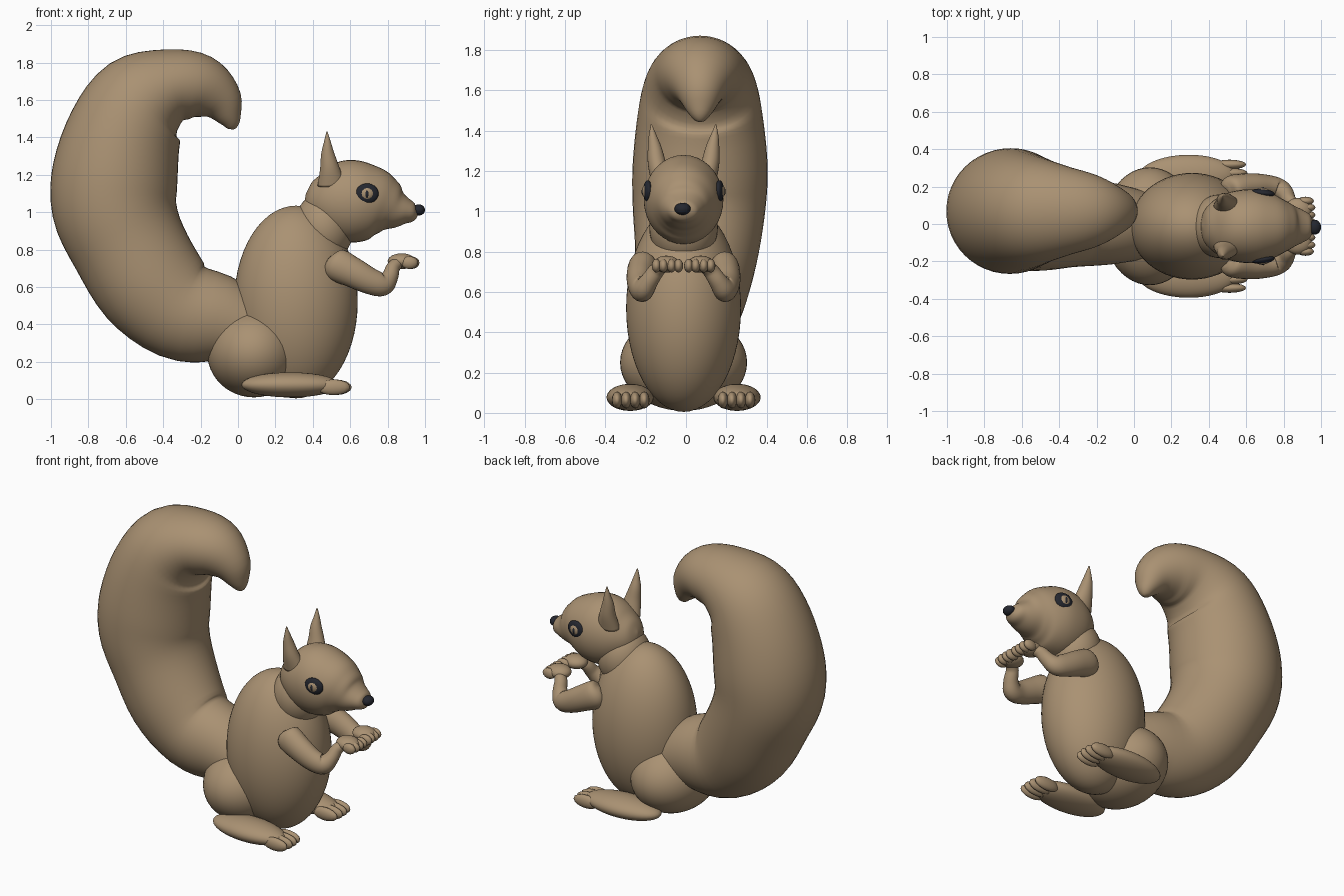
import bpy, bmesh, math
from mathutils import Vector, Matrix

MID = -0.012  # y of the body's plane of symmetry


def material(name, rgb):
    m = bpy.data.materials.new(name)
    m.diffuse_color = (*rgb, 1)
    return m


FUR = material("tan fur", (0.40, 0.285, 0.17))
DARK = material("dark eye and nose", (0.018, 0.02, 0.028))


def finish(bm, name, mat):
    bmesh.ops.recalc_face_normals(bm, faces=bm.faces[:])
    for f in bm.faces:
        f.smooth = True
    me = bpy.data.meshes.new(name)
    bm.to_mesh(me)
    bm.free()
    me.materials.append(mat)
    ob = bpy.data.objects.new(name, me)
    bpy.context.collection.objects.link(ob)
    return ob


def ball(name, c, r, mat=FUR, turn=0.0, seg=40):
    """Ellipsoid, turned about z."""
    bm = bmesh.new()
    bmesh.ops.create_uvsphere(bm, u_segments=seg, v_segments=seg // 2, radius=1)
    m = Matrix.Translation(c) @ Matrix.Rotation(turn, 4, 'Z') @ Matrix.Diagonal((*r, 1))
    bmesh.ops.transform(bm, matrix=m, verts=bm.verts[:])
    return finish(bm, name, mat)


def spline(keys, steps):
    """Catmull-Rom through rows of numbers."""
    out = []
    n = len(keys)
    for i in range(n - 1):
        a, b, c, d = (keys[max(0, min(n - 1, j))] for j in (i - 1, i, i + 1, i + 2))
        for k in range(steps):
            t = k / steps
            out.append([0.5 * (2 * q + (r - p) * t + (2 * p - 5 * q + 4 * r - s) * t * t
                               + (3 * q - p - 3 * r + s) * t ** 3)
                        for p, q, r, s in zip(a, b, c, d)])
    out.append(list(keys[-1]))
    return out


def loft(name, keys, mat=FUR, steps=5, seg=36):
    """Elliptical tube; rows are x, y, z, in-plane radius, sideways radius."""
    rows = spline(keys, steps)
    pts = [Vector(r[:3]) for r in rows]
    bm = bmesh.new()
    rings = []
    for i, r in enumerate(rows):
        t = (pts[min(i + 1, len(pts) - 1)] - pts[max(i - 1, 0)]).normalized()
        v = Vector((0, 1, 0))
        v = (v - t * v.dot(t)).normalized()
        u = t.cross(v)
        ru, rv = max(r[3], 0.002), max(r[4], 0.002)
        rings.append([bm.verts.new(pts[i] + u * ru * math.cos(a) + v * rv * math.sin(a))
                      for a in (2 * math.pi * k / seg for k in range(seg))])
    for a, b in zip(rings, rings[1:]):
        for k in range(seg):
            j = (k + 1) % seg
            bm.faces.new((a[k], a[j], b[j], b[k]))
    bm.faces.new(rings[0])
    bm.faces.new(rings[-1])
    return finish(bm, name, mat)


# Torso
ball("body", (0.31, MID, 0.52), (0.33, 0.285, 0.515), seg=56)
ball("hips", (0.085, MID, 0.25), (0.25, 0.315, 0.24), seg=48)
ball("neck", (0.46, MID, 0.92), (0.16, 0.17, 0.19))

# Head with muzzle: rows of x, top z, bottom z, half width
head = [(0.362, 1.10, 1.09, 0.003), (0.38, 1.17, 1.01, 0.08), (0.43, 1.22, 0.935, 0.14),
        (0.50, 1.265, 0.87, 0.178), (0.58, 1.28, 0.84, 0.195), (0.66, 1.27, 0.84, 0.195),
        (0.74, 1.235, 0.86, 0.172), (0.80, 1.18, 0.885, 0.14), (0.85, 1.12, 0.91, 0.112),
        (0.90, 1.075, 0.935, 0.088), (0.94, 1.045, 0.95, 0.062), (0.962, 1.01, 0.985, 0.02)]
loft("head", [(x, MID, (t + b) / 2, (t - b) / 2, w) for x, t, b, w in head])
ball("nose", (0.966, MID - 0.005, 1.012), (0.034, 0.04, 0.03), DARK, seg=24)

# Bushy tail curling up and over
loft("tail", [(0.10, MID, 0.36, 0.17, 0.17), (-0.10, 0.0, 0.43, 0.235, 0.215),
              (-0.30, 0.01, 0.475, 0.27, 0.24), (-0.465, 0.03, 0.62, 0.30, 0.28),
              (-0.59, 0.055, 0.835, 0.31, 0.31), (-0.66, 0.065, 1.03, 0.335, 0.33),
              (-0.655, 0.07, 1.22, 0.335, 0.335), (-0.60, 0.07, 1.44, 0.305, 0.315),
              (-0.505, 0.07, 1.595, 0.27, 0.285), (-0.345, 0.07, 1.675, 0.20, 0.235),
              (-0.20, 0.07, 1.665, 0.175, 0.19), (-0.095, 0.07, 1.595, 0.125, 0.125),
              (-0.045, 0.07, 1.505, 0.066, 0.07), (-0.03, 0.07, 1.455, 0.03, 0.03),
              (-0.028, 0.07, 1.442, 0.003, 0.003)], steps=4, seg=48)

for s, side in ((-1, "right"), (1, "left")):
    def y(d):
        return MID + s * d

    # Ears
    loft(side + "_ear", [(0.50, y(0.11), 1.15, 0.075, 0.05), (0.49, y(0.132), 1.235, 0.052, 0.045),
                         (0.48, y(0.143), 1.31, 0.036, 0.035), (0.478, y(0.153), 1.37, 0.02, 0.021),
                         (0.476, y(0.16), 1.43, 0.003, 0.003)], seg=24)

    # Eyes: dark rim, tan iris, dark pupil
    turn = -s * 0.12
    ball(side + "_eye_rim", (0.69, y(0.178), 1.10), (0.062, 0.022, 0.054), DARK, turn, 32)
    ball(side + "_eye_iris", (0.69, y(0.183), 1.10), (0.040, 0.022, 0.037), FUR, turn, 24)
    ball(side + "_eye_pupil", (0.688, y(0.188), 1.098), (0.014, 0.021, 0.027), DARK, turn, 16)

    # Arms bent up in front of the chest
    loft(side + "_arm", [(0.49, y(0.19), 0.745, 0.03, 0.03), (0.52, y(0.20), 0.725, 0.085, 0.07),
                         (0.62, y(0.215), 0.675, 0.08, 0.068), (0.71, y(0.215), 0.63, 0.07, 0.06),
                         (0.775, y(0.20), 0.615, 0.062, 0.055), (0.812, y(0.17), 0.655, 0.045, 0.045),
                         (0.83, y(0.135), 0.705, 0.037, 0.04), (0.865, y(0.10), 0.735, 0.03, 0.035)],
         seg=24)
    ball(side + "_paw", (0.875, y(0.085), 0.738), (0.075, 0.066, 0.042), seg=24)
    for k, d in enumerate((0.025, 0.06, 0.1, 0.135)):
        ball(f"{side}_finger_{k + 1}", (0.925 - 0.008 * (k == 3), y(d), 0.73),
             (0.045, 0.023, 0.034), seg=16)

    # Long hind feet with toes
    ball(side + "_foot", (0.28, y(0.265), 0.077), (0.262, 0.117, 0.067), turn=s * 0.03)
    for k, d in enumerate((0.195, 0.24, 0.285, 0.33)):
        ball(f"{side}_toe_{k + 1}", (0.51 + 0.008 * (k in (1, 2)), y(d), 0.064),
             (0.09, 0.026, 0.042), seg=16)
